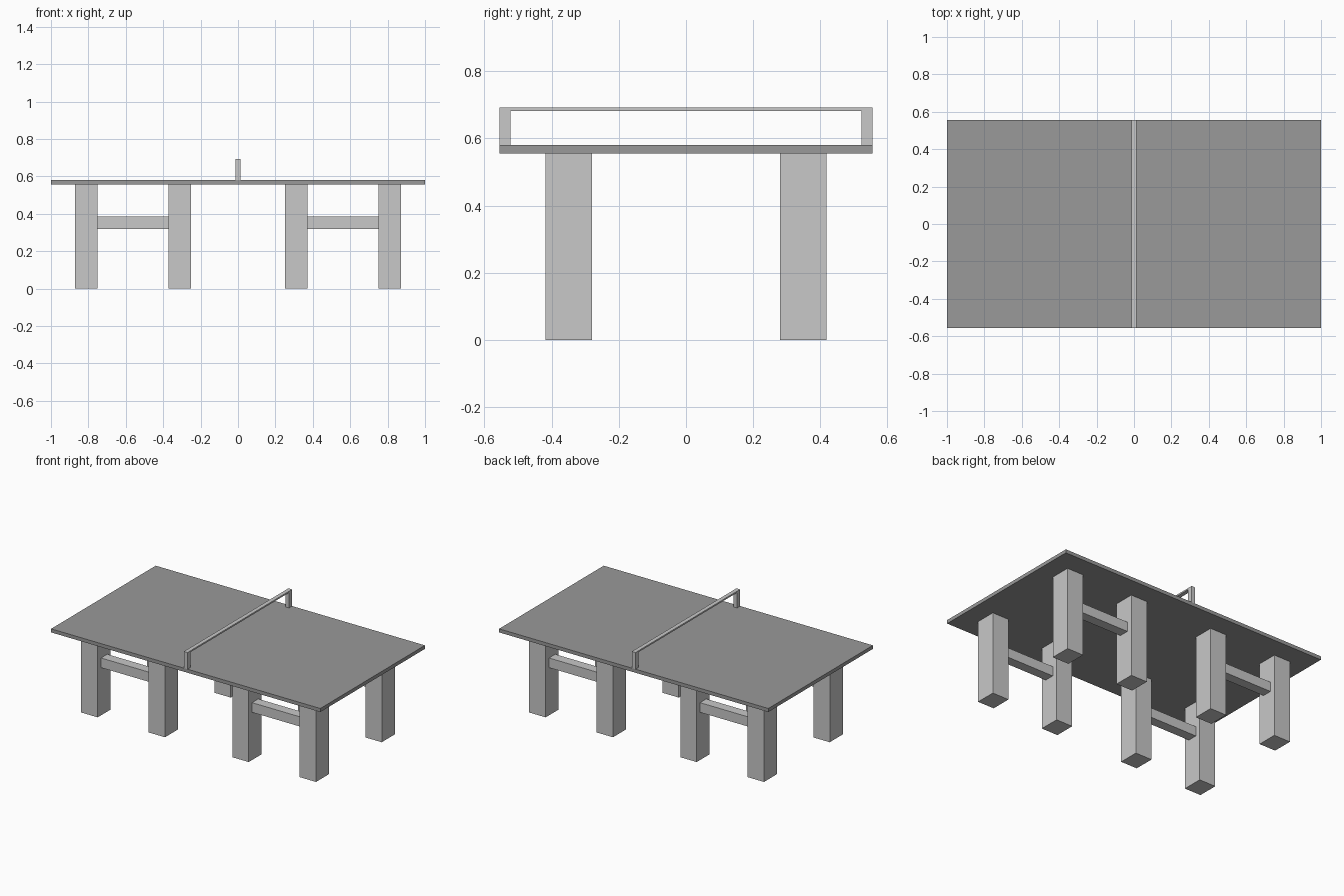
import bpy

cube = bpy.data.objects.get("Cube")
if cube:
    bpy.data.objects.remove(cube, do_unlink=True)


def make_material(name, value):
    mat = bpy.data.materials.new(name)
    mat.use_nodes = True
    colour = (value, value, value, 1)
    mat.diffuse_color = colour
    mat.node_tree.nodes["Principled BSDF"].inputs["Base Color"].default_value = colour
    return mat


def box(name, x, y, z, mat):
    """Box spanning the (low, high) ranges x, y and z."""
    ranges = (x, y, z)
    bpy.ops.mesh.primitive_cube_add(size=1, location=[(a + b) / 2 for a, b in ranges])
    obj = bpy.context.object
    obj.name = name
    obj.scale = [b - a for a, b in ranges]
    bpy.ops.object.transform_apply(location=False, rotation=False, scale=True)
    obj.data.materials.append(mat)
    return obj


def mirrored(low, high, sign):
    return tuple(sorted((low * sign, high * sign)))


light = make_material("light grey", 0.58)
dark = make_material("mid grey", 0.319)

TOP_LOW, TOP_HIGH = 0.556, 0.58
HALF_DEPTH = 0.555

# Table top
box("table_top", (-1, 1), (-HALF_DEPTH, HALF_DEPTH), (TOP_LOW, TOP_HIGH), dark)

# Four pairs of legs, each joined by a stretcher
for x_side, x_name in ((-1, "right"), (1, "left")):
    for y_side, y_name in ((-1, "front"), (1, "back")):
        tag = f"{y_name}_{x_name}"
        leg_y = mirrored(0.28, 0.418, y_side)
        box(f"inner_leg_{tag}", mirrored(0.25, 0.372, x_side), leg_y, (0, TOP_LOW), light)
        box(f"outer_leg_{tag}", mirrored(0.75, 0.872, x_side), leg_y, (0, TOP_LOW), light)
        box(f"stretcher_{tag}", mirrored(0.372, 0.75, x_side),
            mirrored(0.316, 0.382, y_side), (0.32, 0.385), light)

# Net frame: two posts and a thin top rail
NET_X = (-0.0135, 0.0135)
for side, name in ((-1, "front"), (1, "back")):
    box(f"net_post_{name}", NET_X, mirrored(0.522, HALF_DEPTH, side), (TOP_HIGH, 0.682), light)
box("net_rail", NET_X, (-HALF_DEPTH, HALF_DEPTH), (0.682, 0.692), light)
